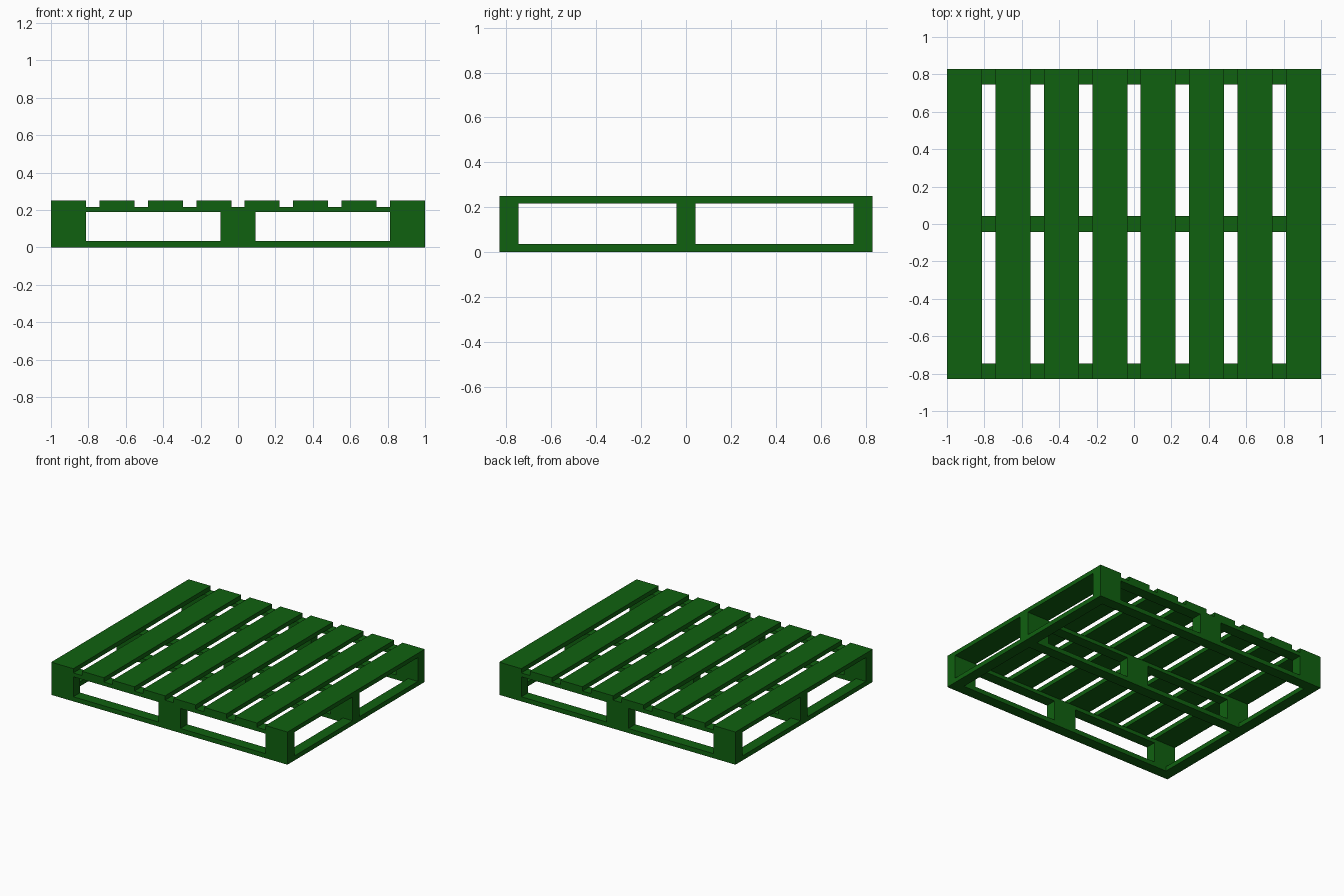
import bpy

if "Cube" in bpy.data.objects:
    bpy.data.objects.remove(bpy.data.objects["Cube"])

green = bpy.data.materials.new("green_paint")
green.diffuse_color = (0.005, 0.12, 0.005, 1)
green.use_nodes = True
green.node_tree.nodes["Principled BSDF"].inputs["Base Color"].default_value = green.diffuse_color

L, W = 1.0, 0.83            # half length (x), half width (y)
BW, RW = 0.187, 0.083       # wide board and narrow rail widths
Z0, Z1, Z2, Z3 = 0.035, 0.188, 0.217, 0.25   # layer heights


def board(name, x, y, z):
    """Box spanning the given (low, high) ranges."""
    bpy.ops.mesh.primitive_cube_add(size=1, location=[sum(r) / 2 for r in (x, y, z)])
    ob = bpy.context.object
    ob.name = name
    ob.scale = [r[1] - r[0] for r in (x, y, z)]
    bpy.ops.object.transform_apply(location=False, rotation=False, scale=True)
    ob.data.materials.append(green)


def span(c, w):
    return (c - w / 2, c + w / 2)


rows = (-W + RW / 2, 0, W - RW / 2)
cols = (-L + BW / 2, 0, L - BW / 2)

# three lengthwise rows: bottom rail, blocks, upper stringer
for y in rows:
    board("bottom_rail", (-L, L), span(y, RW), (0, Z0))
    board("stringer", (-L, L), span(y, RW), (Z1, Z2))
    for x in cols:
        board("block", span(x, BW), span(y, RW), (Z0, Z1))

# bottom end rails, fitted between the lengthwise rails
for x in (-L + RW / 2, L - RW / 2):
    for a, b in zip(rows, rows[1:]):
        board("end_rail", span(x, RW), (a + RW / 2, b - RW / 2), (0, Z0))

# deck slats
for i in range(8):
    x = cols[0] + i * (cols[2] - cols[0]) / 7
    board("deck_slat", span(x, BW), (-W, W), (Z2, Z3))
